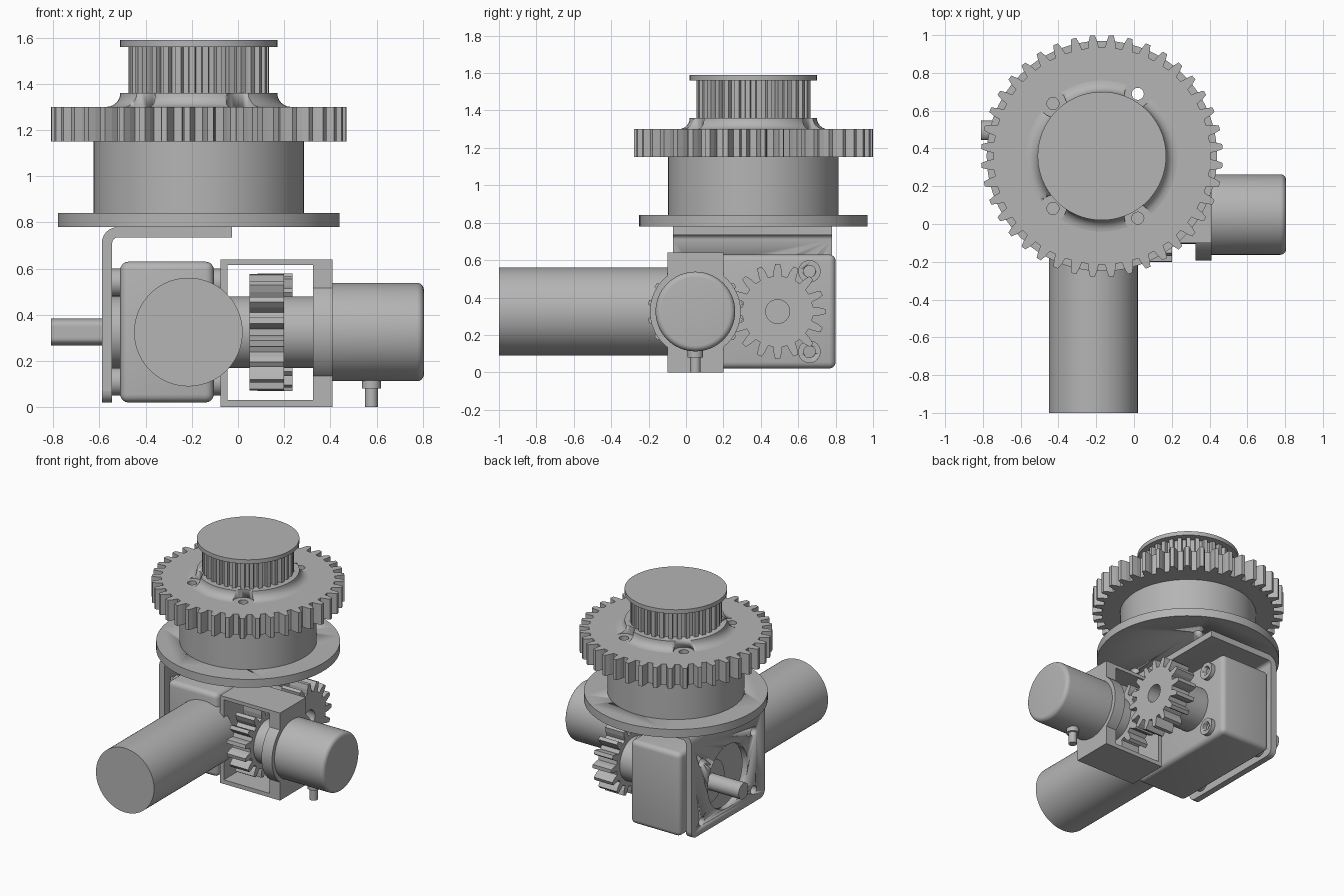
import bpy, bmesh, math
from mathutils import Vector

if "Cube" in bpy.data.objects:
    bpy.data.objects.remove(bpy.data.objects["Cube"])

grey = bpy.data.materials.new("machined_grey")
grey.diffuse_color = (0.46, 0.46, 0.46, 1)
grey.use_nodes = True
grey.node_tree.nodes["Principled BSDF"].inputs["Base Color"].default_value = grey.diffuse_color


def place(axis, a, b, t):
    # (a, b) lie in the cross-section, t runs along the axis
    return {'x': Vector((t, a, b)), 'y': Vector((a, t, b)), 'z': Vector((a, b, t))}[axis]


def finish(bm, name, smooth=True):
    bmesh.ops.recalc_face_normals(bm, faces=bm.faces)
    me = bpy.data.meshes.new(name)
    bm.to_mesh(me)
    bm.free()
    ob = bpy.data.objects.new(name, me)
    bpy.context.collection.objects.link(ob)
    me.materials.append(grey)
    bpy.ops.object.select_all(action='DESELECT')
    ob.select_set(True)
    bpy.context.view_layer.objects.active = ob
    if smooth:
        bpy.ops.object.shade_smooth_by_angle(angle=math.radians(28))
    return ob


def prism(name, pts, axis, lo, hi, smooth=True):
    bm = bmesh.new()
    rings = [[bm.verts.new(place(axis, a, b, t)) for a, b in pts] for t in (lo, hi)]
    n = len(pts)
    for r in rings:
        bm.faces.new(r)
    for i in range(n):
        j = (i + 1) % n
        bm.faces.new((rings[0][i], rings[0][j], rings[1][j], rings[1][i]))
    return finish(bm, name, smooth)


def lathe(name, profile, axis, c, n=64):
    # profile: (radius, position along axis); both ends are capped
    bm = bmesh.new()
    rings = [[bm.verts.new(place(axis, c[0] + r * math.cos(2 * math.pi * i / n),
                                 c[1] + r * math.sin(2 * math.pi * i / n), t))
              for i in range(n)] for r, t in profile]
    for r0, r1 in zip(rings, rings[1:]):
        for i in range(n):
            j = (i + 1) % n
            bm.faces.new((r0[i], r0[j], r1[j], r1[i]))
    bm.faces.new(rings[0])
    bm.faces.new(rings[-1])
    return finish(bm, name)


def cyl(name, r, axis, c, lo, hi, n=64):
    return lathe(name, [(r, lo), (r, hi)], axis, c, n)


def box(name, lo, hi, bevel=0):
    ob = prism(name, [(lo[0], lo[1]), (hi[0], lo[1]), (hi[0], hi[1]), (lo[0], hi[1])],
               'z', lo[2], hi[2], False)
    if bevel:
        m = ob.modifiers.new("round", 'BEVEL')
        m.width, m.segments = bevel, 4
        bpy.ops.object.modifier_apply(modifier=m.name)
        bpy.ops.object.shade_smooth_by_angle(angle=math.radians(28))
    return ob


def cut(ob, cutters):
    for c in cutters:
        m = ob.modifiers.new("cut", 'BOOLEAN')
        m.operation, m.solver, m.object = 'DIFFERENCE', 'EXACT', c
        bpy.context.view_layer.objects.active = ob
        bpy.ops.object.modifier_apply(modifier=m.name)
        bpy.data.objects.remove(c)


def gear(name, teeth, root, tip, axis, c, lo, hi, phase=0.0, root_w=0.31, tip_w=0.13):
    pts = []
    for k in range(teeth):
        for r, f in ((root, -root_w), ((root + tip) / 2, -(root_w + tip_w) * 0.55),
                     (tip, -tip_w), (tip, tip_w),
                     ((root + tip) / 2, (root_w + tip_w) * 0.55), (root, root_w)):
            a = 2 * math.pi * (k + phase + f) / teeth
            pts.append((c[0] + r * math.cos(a), c[1] + r * math.sin(a)))
    return prism(name, pts, axis, lo, hi, False)


# ---- turret: flange, drum, ring gear, collar and belt pulley
T = (-0.17, 0.36)
HOLES = [(T[0] + 0.38 * math.cos(math.radians(a)), T[1] + 0.38 * math.sin(math.radians(a)))
         for a in (60, 133, 227, 300)]


def drills(r, lo, hi):
    return [cyl("drill", r, 'z', h, lo, hi, 24) for h in HOLES]


cut(cyl("turret_flange", 0.61, 'z', T, 0.78, 0.84, 96), drills(0.032, 0.7, 0.9))
cut(cyl("turret_drum", 0.455, 'z', T, 0.84, 1.15, 96), drills(0.032, 0.8, 1.2))
cut(gear("ring_gear", 40, 0.575, 0.64, 'z', T, 1.15, 1.30, 0.5), drills(0.032, 1.1, 1.4))
fillet = [(0.40 - 0.06 * math.sin(a), 1.36 - 0.06 * math.cos(a))
          for a in [math.pi / 2 * i / 6 for i in range(7)]]
cut(lathe("pulley_collar", fillet, 'z', T, 96), drills(0.07, 1.25, 1.45))
gear("belt_pulley", 32, 0.275, 0.305, 'z', T, 1.30, 1.56, 0.5, 0.27, 0.22)
cyl("pulley_cap", 0.34, 'z', T, 1.56, 1.59, 96)

# ---- bent mounting bracket, with rounded lower corners and round opening
bend = [(-0.59, 0.02), (-0.545, 0.02)]
for cx, cz, r, sweep in ((-0.52, 0.71, 0.025, 1), (-0.52, 0.71, 0.07, -1)):
    arc = [(cx - r * math.cos(a), cz + r * math.sin(a))
           for a in [math.pi / 2 * i / 6 for i in range(7)]]
    bend += arc + [(-0.025, 0.735), (-0.025, 0.78)] if sweep > 0 else arc[::-1]
bracket = prism("mounting_bracket", bend, 'y', -0.07, 0.78)
m = bracket.modifiers.new("round", 'BEVEL')
m.width, m.segments, m.limit_method = 0.05, 5, 'WEIGHT'
weights = bracket.data.attributes.new("bevel_weight_edge", 'FLOAT', 'EDGE')
for e in bracket.data.edges:
    p, q = (bracket.data.vertices[i].co for i in e.vertices)
    low = max(p.z, q.z) < 0.03 and abs(p.x - q.x) > 0.03
    weights.data[e.index].value = 1.0 if low else 0.0
bpy.ops.object.modifier_apply(modifier=m.name)
BOLTS = [(y, z) for y in (0.06, 0.66) for z in (0.11, 0.54)]
cut(bracket, [cyl("opening", 0.23, 'x', (0.36, 0.325), -0.7, -0.5)]
    + [cyl("drill", 0.032, 'x', b, -0.7, -0.5, 24) for b in BOLTS])

# ---- gearbox with bolt bosses on both sides
OUT = (0.49, 0.325)
box("gearbox", (-0.51, -0.09, 0.02), (-0.105, 0.80, 0.63), 0.035)
for b in BOLTS:
    for side, lo, hi in (("left", -0.545, -0.50), ("right", -0.115, -0.075)):
        boss = cyl(side + "_bolt_boss", 0.06, 'x', b, lo, hi, 32)
        cut(boss, [cyl("drill", 0.032, 'x', b, -0.6 if lo < -0.3 else -0.105,
                       -0.51 if lo < -0.3 else 0, 24)])
cyl("left_shaft_boss", 0.155, 'x', OUT, -0.545, -0.50)
cyl("right_shaft_boss", 0.155, 'x', OUT, -0.115, 0.085)

# ---- output shaft with a flat
flat = [(OUT[0] + max(-0.045, 0.058 * math.cos(2 * math.pi * i / 32)),
         OUT[1] + 0.058 * math.sin(2 * math.pi * i / 32)) for i in range(32)]
prism("output_shaft", flat, 'x', -0.81, -0.53)

# ---- drive motor
cyl("drive_motor", 0.235, 'y', (-0.215, 0.325), -1.0, -0.06, 96)

# ---- open frame carrying the small motor
S = (0.05, 0.325)
frame = box("gear_frame", (-0.075, -0.10, 0.0), (0.41, 0.20, 0.64))
cut(frame, [box("window", (-0.045, -0.3, 0.03), (0.325, 0.4, 0.615))])
cyl("motor_ring", 0.243, 'x', S, 0.325, 0.41)
cyl("motor_neck", 0.155, 'x', S, 0.20, 0.335)
cap = [(0.183 + 0.03 * math.cos(a), 0.775 + 0.03 * math.sin(a))
       for a in [math.pi / 2 * i / 6 for i in range(7)]]
lathe("small_motor", [(0.213, 0.40)] + cap, 'x', S)
cyl("cable_collar", 0.042, 'z', (0.578, 0.05), 0.08, 0.13, 24)
cyl("cable_stub", 0.028, 'z', (0.578, 0.05), 0.0, 0.09, 24)

# ---- meshing spur gears
gear("motor_gear", 16, 0.19, 0.255, 'x', S, 0.05, 0.20, 0.5)
driven = gear("driven_gear", 16, 0.19, 0.255, 'x', OUT, 0.085, 0.235, 0.0)
cut(driven, [cyl("bore", 0.064, 'x', OUT, 0.0, 0.3, 32)])
